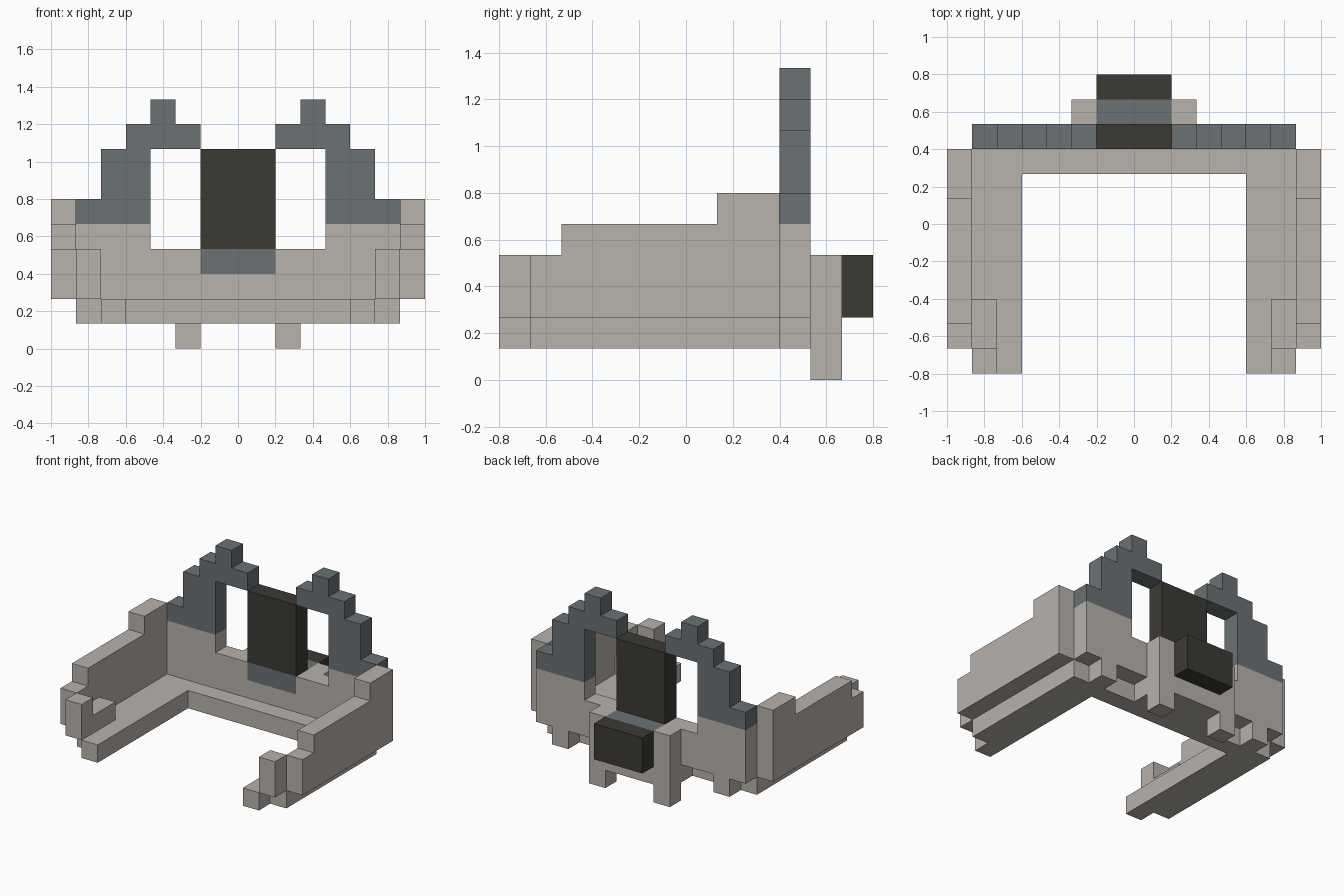
import bpy
import bmesh
from mathutils import Vector

if "Cube" in bpy.data.objects:
    bpy.data.objects.remove(bpy.data.objects["Cube"])

U = 2 / 15  # one block of the model's grid


def material(name, rgb):
    m = bpy.data.materials.new(name)
    m.diffuse_color = (*rgb, 1)
    m.use_nodes = True
    m.node_tree.nodes["Principled BSDF"].inputs["Base Color"].default_value = m.diffuse_color
    return m


STONE = material("warm_grey", (0.48, 0.445, 0.41))
SLATE = material("slate_grey", (0.147, 0.168, 0.175))
DARK = material("charcoal", (0.044, 0.042, 0.034))


def extrude(name, points, shift, mat, mirror):
    """Extrude a flat outline (grid units); optionally mirror it across x."""
    bm = bmesh.new()
    face = bm.faces.new([bm.verts.new(Vector(p) * U) for p in points])
    new = bmesh.ops.extrude_face_region(bm, geom=[face])["geom"]
    verts = [g for g in new if isinstance(g, bmesh.types.BMVert)]
    bmesh.ops.translate(bm, verts=verts, vec=Vector(shift) * U)
    bmesh.ops.recalc_face_normals(bm, faces=bm.faces)
    me = bpy.data.meshes.new(name)
    bm.to_mesh(me)
    bm.free()
    me.materials.append(mat)
    ob = bpy.data.objects.new(name, me)
    bpy.context.collection.objects.link(ob)
    if mirror:
        mod = ob.modifiers.new("mirror", 'MIRROR')
        mod.use_mirror_merge = False
    return ob


def box(name, x, y, z, mat=STONE, mirror=False):
    pts = [(x[0], y[0], z[0]), (x[1], y[0], z[0]),
           (x[1], y[1], z[0]), (x[0], y[1], z[0])]
    return extrude(name, pts, (0, 0, z[1] - z[0]), mat, mirror)


# U-shaped base: side rails with notched tips, and the rear crossbar
rail = [(4.5, -6), (5.5, -6), (5.5, -5), (6.5, -5), (6.5, 3), (4.5, 3)]
extrude("base_rail", [(x, y, 1) for x, y in rail], (0, 0, 1), STONE, True)
box("base_crossbar", (-4.5, 4.5), (2, 3), (1, 2))

# Stepped outer side walls
side = [(-5, 2), (3, 2), (3, 6), (1, 6), (1, 5), (-4, 5), (-4, 4), (-5, 4)]
extrude("side_wall", [(6.5, y, z) for y, z in side], (1, 0, 0), STONE, True)

# Front post and the ledge behind it
post = [(-6, 2), (-3, 2), (-3, 3), (-5, 3), (-5, 4), (-6, 4)]
extrude("front_post", [(5.5, y, z) for y, z in post], (1, 0, 0), STONE, True)

# Rear wall: lower stone part with window sills
wall = [(1.5, 2), (6.5, 2), (6.5, 5), (3.5, 5), (3.5, 4), (1.5, 4)]
extrude("rear_wall", [(x, 3, z) for x, z in wall], (0, 1, 0), STONE, True)
box("rear_wall_centre", (-1.5, 1.5), (3, 4), (2, 3))
box("rear_wall_stub", (4.5, 5.5), (3, 4), (1, 2), mirror=True)

# Stepped slate arches above the windows
arch = [(3.5, 5), (6.5, 5), (6.5, 6), (5.5, 6), (5.5, 8), (4.5, 8), (4.5, 9),
        (3.5, 9), (3.5, 10), (2.5, 10), (2.5, 9), (1.5, 9), (1.5, 8), (3.5, 8)]
extrude("slate_arch", [(x, 3, z) for x, z in arch], (0, 1, 0), SLATE, True)

# Centre panel and its slate footing
box("centre_panel", (-1.5, 1.5), (3, 4), (4, 8), DARK)
box("panel_footing", (-1.5, 1.5), (3, 5), (3, 4), SLATE)

# Rear bracket: legs, infill and the dark block on the back
box("rear_leg", (1.5, 2.5), (4, 5), (0, 4), mirror=True)
box("rear_infill", (-1.5, 1.5), (4, 5), (1, 3))
box("wall_underfill", (-2.5, 2.5), (3, 4), (1, 2))
box("rear_block", (-1.5, 1.5), (5, 6), (2, 4), DARK)
